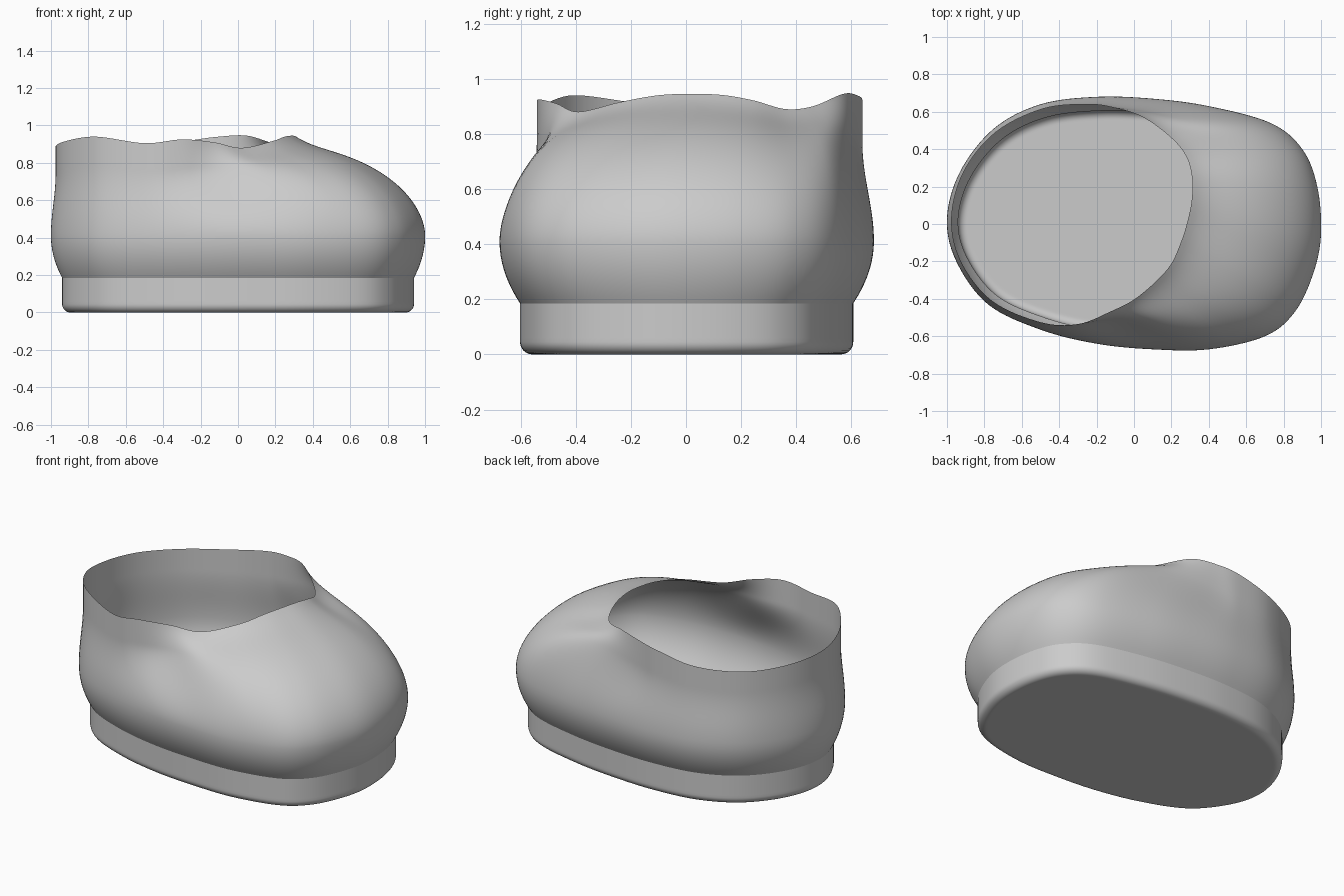
import bpy
import math
from mathutils import Vector

cube = bpy.data.objects.get("Cube")
if cube:
    bpy.data.objects.remove(cube, do_unlink=True)

STEPS = 8            # smooth subdivisions between outline stations
SOLE_TOP = 0.185
WIDEST = 0.41        # height of the bulge

# Stations around the shoe from the toe: bulge x, y and opening rim x, y, z
STATIONS = [
    (1, -.05, .31, .14, .94), (.98, .2, .31, .25, .92),
    (.9, .4, .28, .36, .89), (.73, .54, .2, .46, .9),
    (.4, .63, .05, .57, .945), (.1, .67, -.1, .62, .94),
    (-.2, .68, -.25, .64, .92), (-.5, .64, -.49, .615, .875),
    (-.75, .51, -.74, .49, .86), (-.93, .28, -.91, .28, .87),
    (-1, .03, -.975, .03, .885), (-.95, -.2, -.925, -.2, .915),
    (-.78, -.43, -.76, -.41, .94), (-.5, -.565, -.5, -.525, .905),
    (-.2, -.64, -.3, -.535, .925), (.1, -.67, -.13, -.47, .91),
    (.4, -.67, .02, -.39, .88), (.7, -.6, .18, -.24, .915),
    (.86, -.47, .25, -.1, .94), (.96, -.26, .29, .03, .945),
]


def smooth_loop(points):
    """Closed Catmull-Rom curve through the stations."""
    result = []
    n = len(points)
    for i in range(n):
        a, b, c, d = (Vector(points[(i + k) % n]) for k in (-1, 0, 1, 2))
        for s in range(STEPS):
            t = s / STEPS
            result.append(b + (c - a) * t / 2
                          + (a - b * 2.5 + c * 2 - d / 2) * t * t
                          + (b * 3 - c * 3 + d - a) * t ** 3 / 2)
    return result


def loft(name, rings, material, capped=False):
    """Skin a stack of closed rings, optionally closing the first one."""
    n = len(rings[0])
    verts = [p for ring in rings for p in ring]
    faces = [(r * n + i, r * n + (i + 1) % n,
              (r + 1) * n + (i + 1) % n, (r + 1) * n + i)
             for r in range(len(rings) - 1) for i in range(n)]
    if capped:
        faces.append(tuple(reversed(range(n))))
    mesh = bpy.data.meshes.new(name)
    mesh.from_pydata(verts, [], faces)
    mesh.materials.append(material)
    mesh.shade_smooth()
    obj = bpy.data.objects.new(name, mesh)
    bpy.context.collection.objects.link(obj)
    return obj


def wall_profile(t, overhang):
    """Outward share and height share of the wall, from bulge to rim."""
    # Toe: a round dome with a small upturned lip
    out = max(0, math.cos(math.pi / 2 * t)) ** 1.08
    rise = 0.89 * math.sin(math.pi / 2 * t) ** 1.08 + 0.11 * (1 - out) ** 8
    dome = Vector((out, rise))
    # Heel: a soft shoulder leading into an upright collar
    shoulder = Vector(((1 + math.cos(math.pi * min(1, t / 0.7))) / 2, t))
    f = min(1, max(0, (overhang - 0.1) / 0.45))
    return shoulder.lerp(dome, f * f * (3 - 2 * f))


grey = bpy.data.materials.new("light_grey")
grey.use_nodes = True
grey.diffuse_color = (0.6, 0.6, 0.6, 1)
grey.node_tree.nodes["Principled BSDF"].inputs["Base Color"].default_value = grey.diffuse_color

bulge = smooth_loop([s[:2] for s in STATIONS])
rim = smooth_loop([s[2:] for s in STATIONS])
base = [Vector((p.x * 0.94, p.y * 0.89)) for p in bulge]

# Upper: lower half curves out from the sole to the bulge
upper_rings = []
for k in range(9):
    t = k / 9
    upper_rings.append([b.lerp(m, 1 - (1 - t) ** 2).to_3d()
                        + Vector((0, 0, SOLE_TOP + (WIDEST - SOLE_TOP) * t))
                        for b, m in zip(base, bulge)])

# Upper half closes over the toe and stands upright at the heel
for k in range(33):
    ring = []
    for m, r in zip(bulge, rim):
        out, rise = wall_profile(k / 32, (m - r.to_2d()).length)
        p = r.to_2d().lerp(m, out)
        ring.append(Vector((p.x, p.y, WIDEST + (r.z - WIDEST) * rise)))
    upper_rings.append(ring)
loft("shoe_upper", upper_rings, grey)


# Sole: straight wall with a rounded lower edge and a flat bottom
def sole_ring(inset, z):
    sx, sy = 1 - inset / 0.94, 1 - inset / 0.605
    return [Vector((p.x * sx, p.y * sy, z)) for p in base]


radius = 0.045
sole_rings = [sole_ring(radius + 0.01, 0)]
for k in range(9):
    a = math.pi / 2 * k / 8
    sole_rings.append(sole_ring(radius * (1 - math.sin(a)),
                                radius * (1 - math.cos(a))))
sole_rings.append(sole_ring(0, 0.06))
sole_rings.append(sole_ring(0, SOLE_TOP))
loft("shoe_sole", sole_rings, grey, capped=True)
